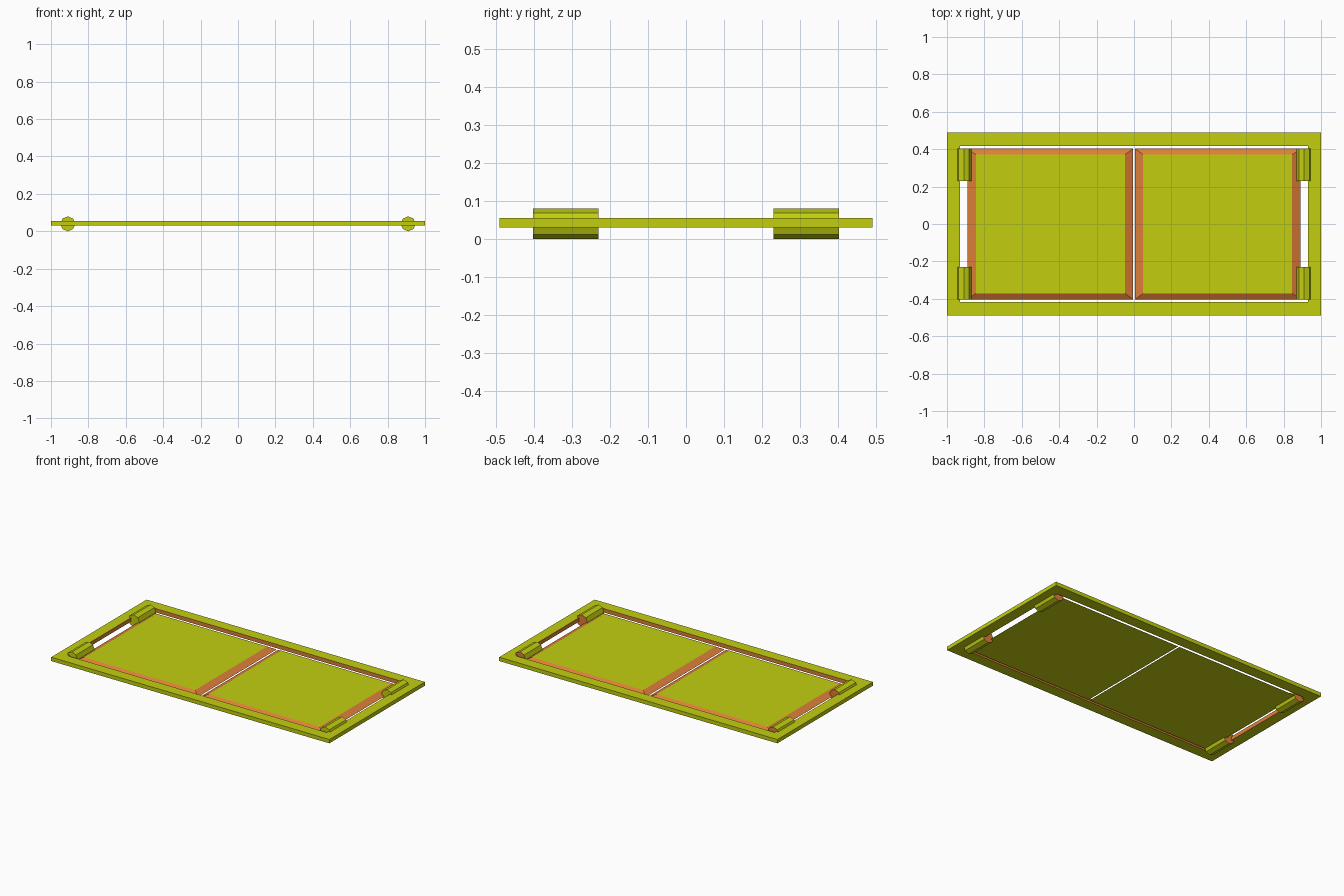
import bpy, bmesh, math

if "Cube" in bpy.data.objects:
    bpy.data.objects.remove(bpy.data.objects["Cube"])


def material(name, color):
    m = bpy.data.materials.new(name)
    m.diffuse_color = color
    m.use_nodes = True
    m.node_tree.nodes["Principled BSDF"].inputs["Base Color"].default_value = m.diffuse_color
    return m


LIME = material("lime", (0.54, 0.62, 0.005, 1))
ORANGE = material("orange", (0.73, 0.21, 0.04, 1))


def rect(bm, cx, hx, hy, z):
    """Ring of four corner vertices."""
    return [bm.verts.new((cx + sx * hx, sy * hy, z))
            for sx, sy in ((-1, -1), (1, -1), (1, 1), (-1, 1))]


def bridge(bm, a, b, mat=0):
    """Join two equal rings with quads."""
    n = len(a)
    for i in range(n):
        j = (i + 1) % n
        bm.faces.new((a[i], a[j], b[j], b[i])).material_index = mat


def finish(bm, name):
    bmesh.ops.recalc_face_normals(bm, faces=bm.faces[:])
    me = bpy.data.meshes.new(name)
    bm.to_mesh(me)
    bm.free()
    me.materials.append(LIME)
    me.materials.append(ORANGE)
    ob = bpy.data.objects.new(name, me)
    bpy.context.collection.objects.link(ob)
    return ob


Z0, Z1 = 0.03, 0.055

# Outer frame: flat rectangular ring with orange inner walls
bm = bmesh.new()
outer0, outer1 = rect(bm, 0, 1, 0.49, Z0), rect(bm, 0, 1, 0.49, Z1)
inner0, inner1 = rect(bm, 0, 0.93, 0.418, Z0), rect(bm, 0, 0.93, 0.418, Z1)
bridge(bm, outer0, outer1)
bridge(bm, outer1, inner1)
bridge(bm, inner1, inner0, 1)
bridge(bm, inner0, outer0)
finish(bm, "frame")

# Two door panels with sloping orange edges
for side, s in (("left", -1), ("right", 1)):
    bm = bmesh.new()
    low = rect(bm, s * 0.4475, 0.4425, 0.403, Z0)
    top = rect(bm, s * 0.4475, 0.3985, 0.371, Z1 - 0.005)
    bm.faces.new(low)
    bm.faces.new(top)
    bridge(bm, low, top, 1)
    finish(bm, side + "_panel")

# Four octagonal hinge barrels along y
for side, sx in (("left", -1), ("right", 1)):
    for end, y0 in (("front", -0.403), ("back", 0.23)):
        bm = bmesh.new()
        rings = []
        for y in (y0, y0 + 0.173):
            rings.append([bm.verts.new((sx * 0.91 + 0.04 * math.cos(k * math.pi / 4), y,
                                        0.04 + 0.04 * math.sin(k * math.pi / 4)))
                          for k in range(8)])
        bridge(bm, *rings)
        bm.faces.new(rings[0])
        bm.faces.new(rings[1]).material_index = 1
        finish(bm, f"{side}_{end}_hinge")
